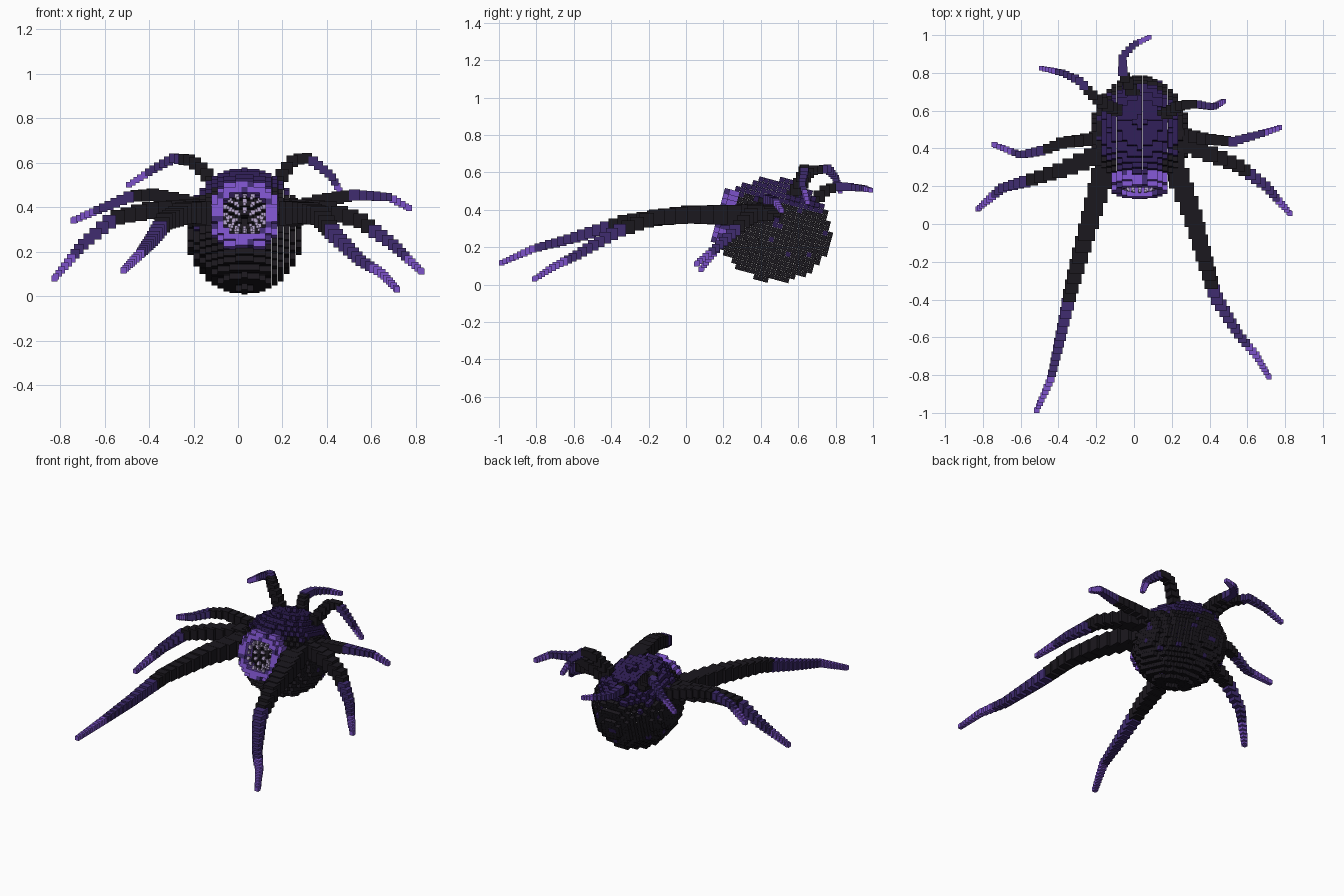
import bpy, bmesh, random
from math import sin, cos, pi, radians, hypot
from mathutils import Vector, Matrix

if "Cube" in bpy.data.objects:
    bpy.data.objects.remove(bpy.data.objects["Cube"])

random.seed(4)

def material(name, rgb):
    m = bpy.data.materials.new(name)
    m.diffuse_color = (*rgb, 1)
    m.use_nodes = True
    m.node_tree.nodes["Principled BSDF"].inputs["Base Color"].default_value = m.diffuse_color
    return m

BLACK = material("black", (0.011, 0.009, 0.013))
DEEP = material("deep purple", (0.026, 0.012, 0.085))
PURPLE = material("purple", (0.05, 0.025, 0.16))
LILAC = material("lilac", (0.2, 0.085, 0.58))
BONE = material("bone", (0.42, 0.34, 0.55))

def cubes(name, items, mats, matrix=Matrix()):
    """Build one object from (centre, size, material slot) cubes."""
    bm = bmesh.new()
    for centre, size, slot in items:
        r = bmesh.ops.create_cube(bm, size=size, matrix=Matrix.Translation(centre))
        for f in {f for v in r["verts"] for f in v.link_faces}:
            f.material_index = slot
    me = bpy.data.meshes.new(name)
    bm.to_mesh(me)
    bm.free()
    for m in mats:
        me.materials.append(m)
    ob = bpy.data.objects.new(name, me)
    bpy.context.collection.objects.link(ob)
    ob.matrix_world = matrix
    return ob

# Body: hollow voxel ellipsoid, tilted so the mouth looks up a little
P = 0.027
RX, RY, RZ = 0.268, 0.318, 0.28
TILT = Matrix.Translation((0.03, 0.47, 0.293)) @ Matrix.Rotation(radians(-15), 4, 'X')

def solid(i, j, k):
    x, y, z = i * P, j * P, k * P
    if (x / RX) ** 2 + (y / RY) ** 2 + (z / RZ) ** 2 > 0.94:
        return False
    # mouth cavity narrows toward the throat
    return not (y < -0.08 and hypot(x, z) < 0.105 * min(1, (-y - 0.03) / 0.18))

shell = []
N = range(-13, 14)
for i in N:
    for j in N:
        for k in N:
            if not solid(i, j, k):
                continue
            if all(solid(i + a, j + b, k + c) for a, b, c in
                   ((1, 0, 0), (-1, 0, 0), (0, 1, 0), (0, -1, 0), (0, 0, 1), (0, 0, -1))):
                continue
            x, y, z = i * P, j * P, k * P
            inner = y < -0.06 and hypot(x, z) < 0.11
            back = z > 0.125 + 0.02 * random.random() and y < 0.24
            speck = random.random() < 0.05 and abs(z) < 0.12
            shell.append(((x, y, z), P * 0.98, 1 if (back or speck) and not inner else 0))
cubes("body", shell, [BLACK, DEEP], TILT)

# Raised lip around the mouth
lip = []
for i in N:
    for k in N:
        r = hypot(i * P, k * P)
        if 0.1 < r < 0.16:
            for j in (-11, -10, -9):
                if j * P > -0.33 + max(0, r - 0.12) * 1.6:
                    lip.append(((i * P, j * P, k * P), P, 0 if random.random() < 0.85 else 1))
cubes("mouth_lip", lip, [LILAC, PURPLE], TILT)

# Rings of teeth
teeth = []
for r, y, n in ((0.095, -0.275, 16), (0.075, -0.225, 12), (0.05, -0.18, 8)):
    for t in range(n):
        a = 2 * pi * t / n
        for s in (0, 1):
            q = r - 0.014 * s
            teeth.append(((q * cos(a), y - 0.01 * s, q * sin(a)), 0.02 - 0.006 * s, 0))
cubes("teeth", teeth, [BONE], TILT)

# Tentacle legs: tapering chains of cubes along a path
def leg(name, path, w0, w1, dark=0.53, tip=0.84):
    pts = [Vector(p) for p in path]
    seg = [(b - a).length for a, b in zip(pts, pts[1:])]
    total = sum(seg)
    items, d = [], 0.0
    while d <= total:
        t = d / total
        w = w0 + (w1 - w0) * t
        rest, n = d, 0
        while n < len(seg) - 1 and rest > seg[n]:
            rest -= seg[n]
            n += 1
        c = pts[n].lerp(pts[n + 1], rest / seg[n])
        items.append((c, w, 0 if t < dark else 1 if t < tip else 2))
        d += w * 0.72
    items.append((pts[-1], w1, 2))
    cubes(name, items, [BLACK, PURPLE, LILAC])

leg("front_leg_left", [(-0.15, 0.32, 0.37), (-0.24, 0.0, 0.375), (-0.33, -0.33, 0.335),
    (-0.39, -0.6, 0.25), (-0.44, -0.82, 0.19), (-0.515, -0.987, 0.115)], 0.115, 0.027)
leg("front_leg_right", [(0.21, 0.32, 0.37), (0.31, 0.05, 0.375), (0.37, -0.17, 0.36),
    (0.43, -0.38, 0.28), (0.55, -0.58, 0.16), (0.65, -0.7, 0.1), (0.715, -0.81, 0.03)], 0.115, 0.027)
leg("second_leg_left", [(-0.15, 0.38, 0.39), (-0.4, 0.28, 0.385), (-0.56, 0.23, 0.35),
    (-0.7, 0.19, 0.23), (-0.825, 0.08, 0.08)], 0.1, 0.027)
leg("second_leg_right", [(0.22, 0.45, 0.39), (0.4, 0.37, 0.385), (0.55, 0.31, 0.34),
    (0.7, 0.2, 0.23), (0.825, 0.055, 0.11)], 0.1, 0.027)
leg("third_leg_left", [(-0.15, 0.46, 0.4), (-0.38, 0.43, 0.455), (-0.48, 0.39, 0.45),
    (-0.6, 0.365, 0.4), (-0.74, 0.42, 0.34)], 0.075, 0.027)
leg("third_leg_right", [(0.22, 0.48, 0.38), (0.38, 0.45, 0.43), (0.52, 0.435, 0.455),
    (0.68, 0.48, 0.445), (0.77, 0.51, 0.395)], 0.075, 0.027)
leg("upper_leg_left", [(-0.09, 0.6, 0.47), (-0.15, 0.63, 0.56), (-0.21, 0.67, 0.61),
    (-0.29, 0.76, 0.62), (-0.38, 0.8, 0.57), (-0.49, 0.825, 0.5)], 0.066, 0.025, 0.45)
leg("upper_leg_right", [(0.15, 0.57, 0.47), (0.21, 0.61, 0.56), (0.25, 0.63, 0.615),
    (0.32, 0.635, 0.62), (0.42, 0.62, 0.54), (0.475, 0.65, 0.44)], 0.066, 0.025, 0.5)
leg("rear_leg", [(0.0, 0.68, 0.44), (-0.03, 0.74, 0.5), (-0.06, 0.8, 0.525),
    (-0.06, 0.89, 0.52), (0.0, 0.95, 0.515), (0.08, 0.988, 0.505)], 0.066, 0.024, 0.35)
